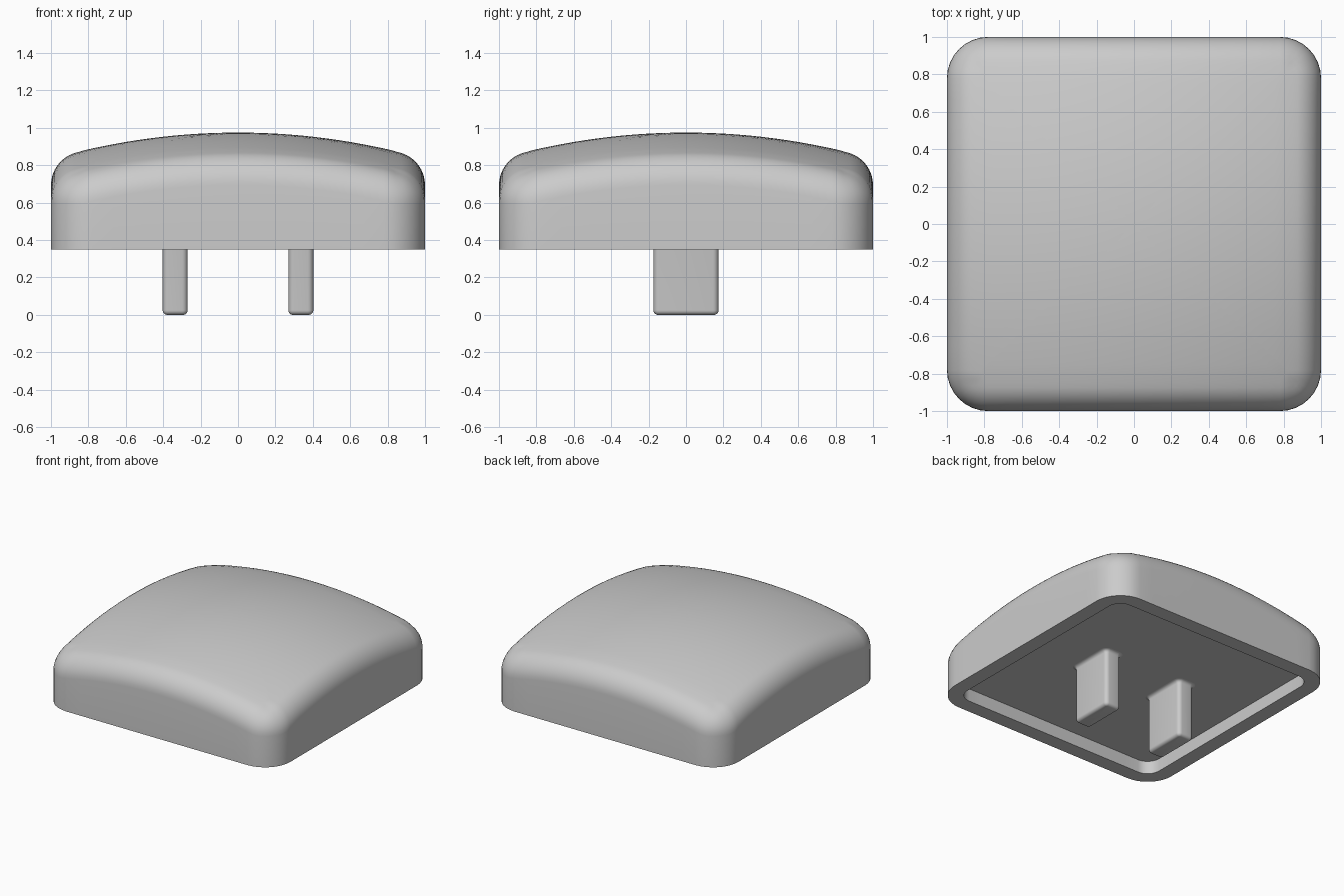
import bpy
import bmesh
from math import sin, cos, pi, radians

cube = bpy.data.objects.get("Cube")
if cube:
    bpy.data.objects.remove(cube)

grey = bpy.data.materials.new("plain_grey")
grey.use_nodes = True
colour = (0.6, 0.6, 0.6, 1)
grey.diffuse_color = colour
grey.node_tree.nodes["Principled BSDF"].inputs["Base Color"].default_value = colour


def outline(hx, hy, r, arc=8, side=14):
    """Rounded rectangle with evenly divided straight sides."""
    pts = []
    for i, (sx, sy) in enumerate([(1, 1), (-1, 1), (-1, -1), (1, -1)]):
        for k in range(arc + 1):
            a = (i + k / arc) * pi / 2
            pts.append((sx * (hx - r) + r * cos(a), sy * (hy - r) + r * sin(a)))
    out = []
    for i, p in enumerate(pts):
        out.append(p)
        if i % (arc + 1) == arc:
            q = pts[(i + 1) % len(pts)]
            out += [(p[0] + (q[0] - p[0]) * k / side, p[1] + (q[1] - p[1]) * k / side)
                    for k in range(1, side)]
    return out


def flat(pts, z):
    return [(x, y, z) for x, y in pts]


def loft(name, rings, start=None, end=None, x=0):
    """Join rings from bottom to top; close ends with a fan where a centre is given."""
    bm = bmesh.new()
    loops = [[bm.verts.new(p) for p in ring] for ring in rings]
    n = len(loops[0])
    for a, b in zip(loops, loops[1:]):
        for i in range(n):
            j = (i + 1) % n
            bm.faces.new((a[i], a[j], b[j], b[i]))
    for centre, loop in ((start, loops[0]), (end, loops[-1])):
        if centre is not None:
            c = bm.verts.new((0, 0, centre))
            for i in range(n):
                bm.faces.new((loop[i], loop[(i + 1) % n], c))
    bmesh.ops.recalc_face_normals(bm, faces=bm.faces)
    mesh = bpy.data.meshes.new(name)
    bm.to_mesh(mesh)
    bm.free()
    mesh.materials.append(grey)
    obj = bpy.data.objects.new(name, mesh)
    obj.location.x = x
    bpy.context.collection.objects.link(obj)
    bpy.ops.object.select_all(action='DESELECT')
    obj.select_set(True)
    bpy.context.view_layer.objects.active = obj
    bpy.ops.object.shade_smooth_by_angle(angle=radians(35))
    return obj


# Domed cap: recess, rim, wall, rounded shoulder and crown in one shell
BASE, FLOOR, PEAK = 0.35, 0.45, 0.975
RIM, CORNER, FILLET = 0.115, 0.22, 0.18


def crown(x, y):
    x, y = min(abs(x), 0.85), min(abs(y), 0.85)
    return PEAK - 0.14 * (x * x + y * y)


recess = outline(1 - RIM, 1 - RIM, CORNER - RIM)
rings = [flat(recess, FLOOR), flat(recess, BASE), flat(outline(1, 1, CORNER), BASE)]
for k in range(11):
    t = k / 10 * pi / 2
    d = FILLET * (1 - cos(t))
    rings.append([(x, y, crown(x, y) - FILLET * (1 - sin(t)))
                  for x, y in outline(1 - d, 1 - d, CORNER - d)])
top = outline(1 - FILLET, 1 - FILLET, CORNER - FILLET)
for k in range(11, 0, -1):
    s = k / 12
    rings.append([(x * s, y * s, crown(x * s, y * s)) for x, y in top])
loft("domed_cap", rings, FLOOR, PEAK)

# Two mounting prongs with softened edges and a small flare at the root
HX, HY, R = 0.067, 0.174, 0.025
for name, x in (("left_prong", 0.336), ("right_prong", -0.336)):
    rings = []
    for k in range(6):
        t = k / 5 * pi / 2
        d = R * (1 - sin(t))
        rings.append(flat(outline(HX - d, HY - d, R - d + 0.005, 5, 2), R * (1 - cos(t))))
    for k in range(5):
        t = k / 4 * pi / 2
        d = R * (1 - cos(t))
        rings.append(flat(outline(HX + d, HY + d, R + d + 0.005, 5, 2), FLOOR - R * (1 - sin(t))))
    loft(name, rings, start=0, x=x)
